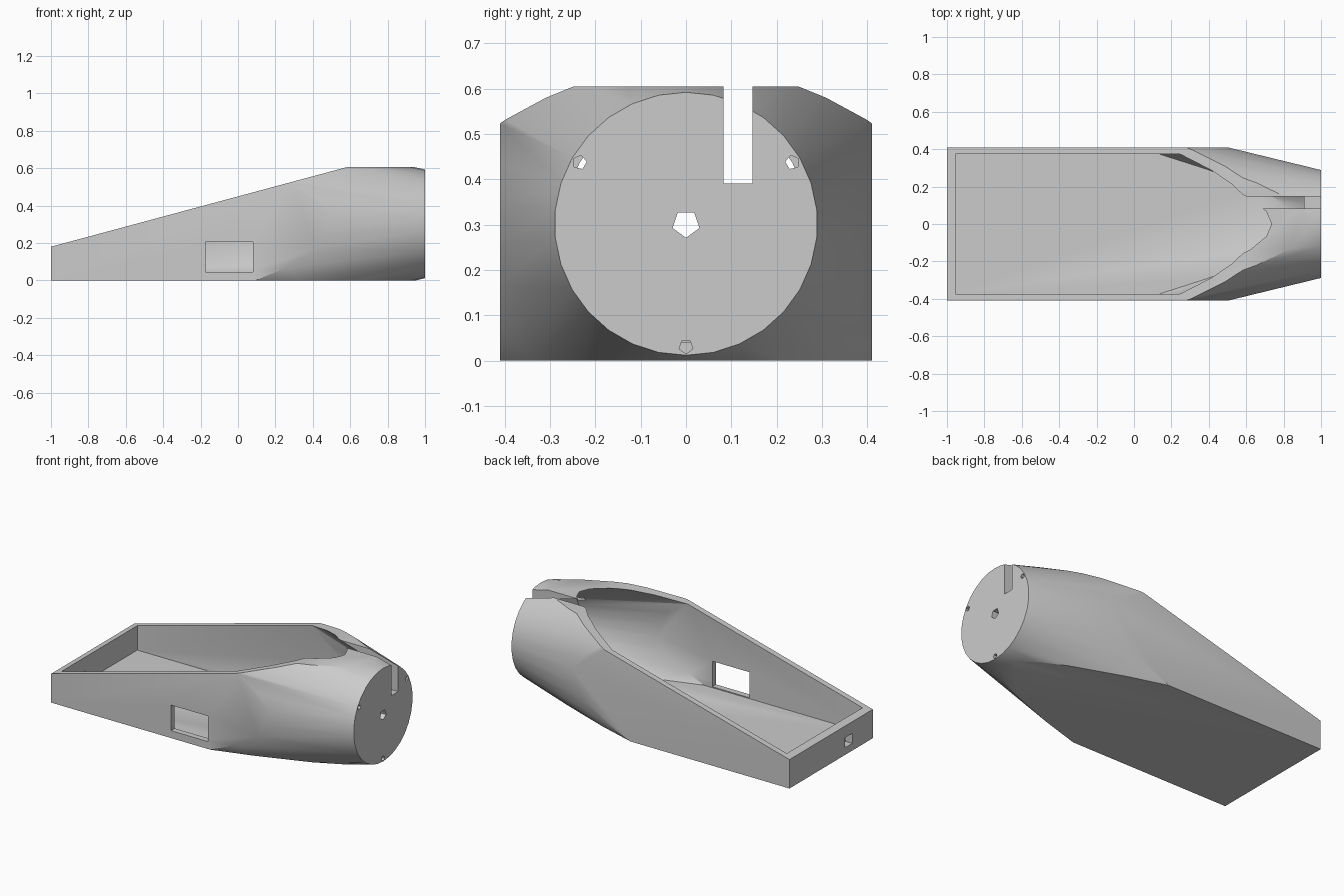
import bpy, bmesh, math

if "Cube" in bpy.data.objects:
    bpy.data.objects.remove(bpy.data.objects["Cube"])

AXIS_Z = 0.302      # height of the cone axis
SIDES = 30

grey = bpy.data.materials.new("light_grey")
grey.diffuse_color = (0.6, 0.6, 0.6, 1)
grey.use_nodes = True
grey.node_tree.nodes["Principled BSDF"].inputs["Base Color"].default_value = grey.diffuse_color


def make_object(name, bm):
    bmesh.ops.recalc_face_normals(bm, faces=bm.faces)
    mesh = bpy.data.meshes.new(name)
    bm.to_mesh(mesh)
    bm.free()
    mesh.materials.append(grey)
    ob = bpy.data.objects.new(name, mesh)
    bpy.context.collection.objects.link(ob)
    return ob


def loft(name, ring_a, ring_b):
    """Closed solid between two matching rings of points."""
    bm = bmesh.new()
    a = [bm.verts.new(p) for p in ring_a]
    b = [bm.verts.new(p) for p in ring_b]
    n = len(a)
    bm.faces.new(a)
    bm.faces.new(b[::-1])
    for i in range(n):
        j = (i + 1) % n
        bm.faces.new((a[i], b[i], b[j], a[j]))
    return make_object(name, bm)


def box(name, x0, x1, y0, y1, z0, z1):
    ring = [(y0, z0), (y1, z0), (y1, z1), (y0, z1)]
    return loft(name, [(x0, y, z) for y, z in ring], [(x1, y, z) for y, z in ring])


def cone(name, x0, r0, x1, r1, sides=SIDES, y=0.0, z=AXIS_Z, start=math.pi / 2):
    """Frustum along x, with the first corner at angle start."""
    def ring(x, r):
        return [(x, y + r * math.cos(start + math.tau * i / sides),
                 z + r * math.sin(start + math.tau * i / sides)) for i in range(sides)]
    return loft(name, ring(x0, r0), ring(x1, r1))


def boolean(target, cutter, operation):
    mod = target.modifiers.new("cut", 'BOOLEAN')
    mod.operation = operation
    mod.solver = 'EXACT'
    mod.object = cutter
    bpy.context.view_layer.update()
    graph = bpy.context.evaluated_depsgraph_get()
    result = bpy.data.meshes.new_from_object(target.evaluated_get(graph))
    target.modifiers.clear()
    target.data = result
    bpy.data.objects.remove(cutter)


# Outer shell: wedge-topped block trimmed by a tapering cone
profile = [(-1, 0), (1.05, 0), (1.05, 0.605), (0.58, 0.605), (-1, 0.18)]
shell = loft("tapered_shell",
             [(x, -0.41, z) for x, z in profile],
             [(x, 0.41, z) for x, z in profile])
boolean(shell, cone("outer_cone", -1.2, 0.29 + 0.245 * 2.2, 1, 0.29), 'INTERSECT')

# Open cavity with the same taper, leaving a thick end wall
cavity = box("cavity", -0.955, 0.91, -0.373, 0.373, 0.04, 1.2)
boolean(cavity, cone("inner_cone", -1.2, 0.303 + 0.26 * 1.935,
                     1.0, 0.303 - 0.26 * 0.265), 'INTERSECT')
boolean(shell, cavity, 'DIFFERENCE')

# Slot in the end wall, side window and rear cable hole
boolean(shell, box("slot", 0.6, 1.1, 0.083, 0.147, 0.391, 1), 'DIFFERENCE')
boolean(shell, box("window", -0.175, 0.08, -0.5, -0.3, 0.046, 0.205), 'DIFFERENCE')
boolean(shell, box("cable_hole", -1.1, -0.9, -0.208, -0.138, 0.045, 0.107), 'DIFFERENCE')

# Shaft hole and three screw holes, all five-sided
boolean(shell, cone("shaft_hole", 0.85, 0.031, 1.1, 0.031, 5,
                    start=-math.pi / 2), 'DIFFERENCE')
for degrees in (30, 150, 270):
    a = math.radians(degrees)
    boolean(shell, cone("screw_hole", 0.86, 0.016, 1.1, 0.016, 5, 0.271 * math.cos(a),
                        AXIS_Z + 0.271 * math.sin(a), a), 'DIFFERENCE')

# Smooth cone facets, crisp edges elsewhere
bpy.ops.object.select_all(action='DESELECT')
shell.select_set(True)
bpy.context.view_layer.objects.active = shell
bpy.ops.object.shade_smooth_by_angle(angle=math.radians(30))
